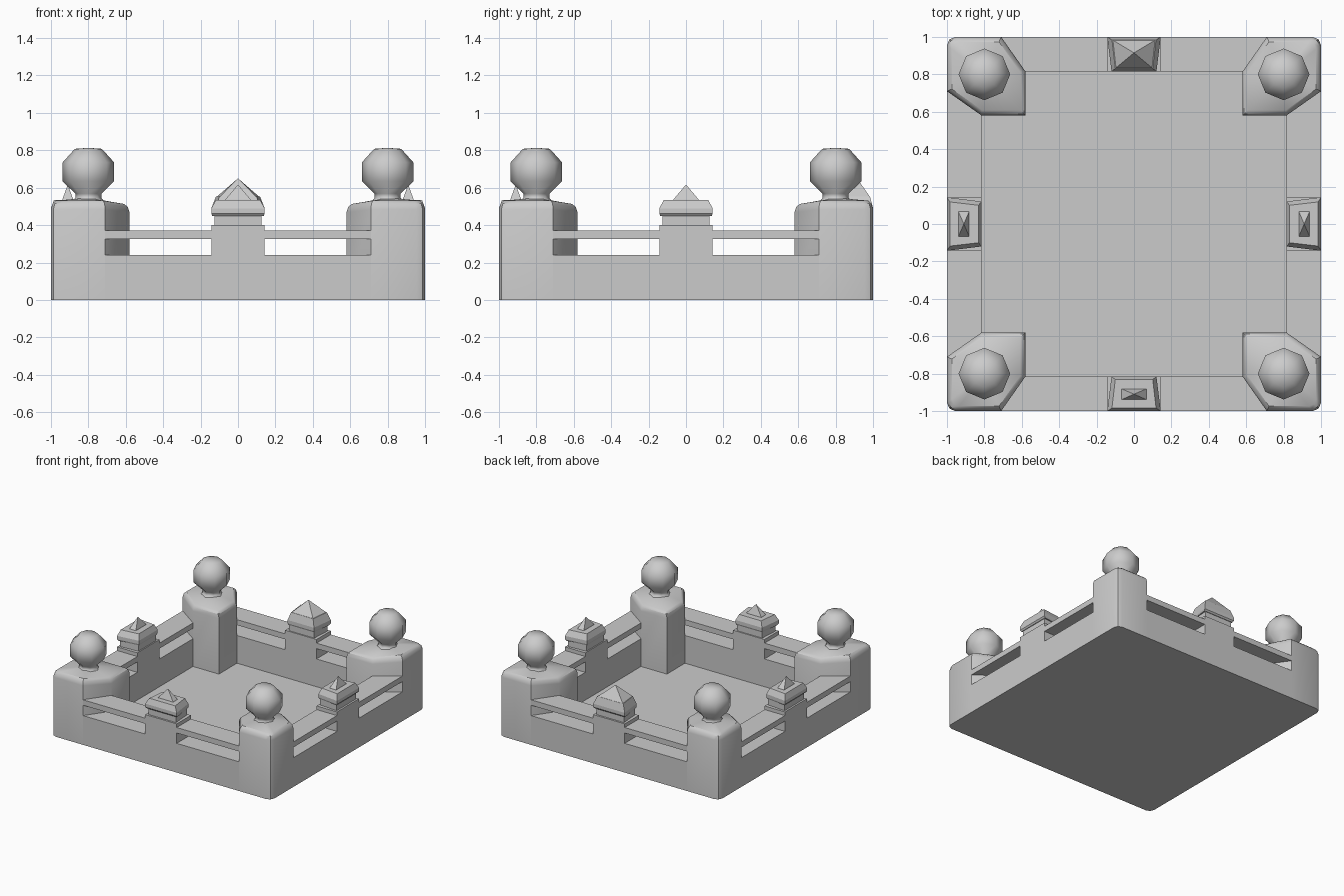
import bpy, bmesh, math
from mathutils import Matrix

if "Cube" in bpy.data.objects:
    bpy.data.objects.remove(bpy.data.objects["Cube"])


def loft(name, rings, turn=0, tip=None, smooth=None):
    """Skin a stack of equal-length point rings, closed with a flat cap or a tip."""
    bm = bmesh.new()
    vs = [[bm.verts.new(p) for p in r] for r in rings]
    n = len(vs[0])
    for a, b in zip(vs, vs[1:]):
        for i in range(n):
            j = (i + 1) % n
            bm.faces.new((a[i], a[j], b[j], b[i]))
    bm.faces.new(vs[0][::-1])
    if tip:
        t = bm.verts.new(tip)
        for i in range(n):
            bm.faces.new((vs[-1][i], vs[-1][(i + 1) % n], t))
    else:
        bm.faces.new(vs[-1])
    bmesh.ops.rotate(bm, verts=bm.verts, matrix=Matrix.Rotation(turn, 3, 'Z'))
    bmesh.ops.recalc_face_normals(bm, faces=bm.faces)
    me = bpy.data.meshes.new(name)
    bm.to_mesh(me)
    bm.free()
    ob = bpy.data.objects.new(name, me)
    bpy.context.collection.objects.link(ob)
    if smooth:
        bpy.ops.object.select_all(action='DESELECT')
        ob.select_set(True)
        bpy.context.view_layer.objects.active = ob
        bpy.ops.object.shade_smooth_by_angle(angle=math.radians(smooth))
    return ob


def trap(wo, wi, yo, yi, z, zi=None):
    """Trapezoid ring: half width wo on the outer side, wi on the inner side."""
    zi = z if zi is None else zi
    return [(-wo, yo, z), (wo, yo, z), (wi, yi, zi), (-wi, yi, zi)]


def box(name, x, yo, yi, z0, z1, turn=0):
    return loft(name, [trap(x, x, yo, yi, z0), trap(x, x, yo, yi, z1)], turn)


# Floor
box("floor", 0.82, -0.82, 0.82, 0, 0.012)

C = 0.80
outline = [(1, .71), (1, .955), (.987, .987), (.955, 1), (.71, 1),
           (.58, .815), (.58, .58), (.815, .58)]
ball_profile = [(.085, .53), (.07, .545), (.07, .568), (.138, .635),
                (.138, .735), (.072, .808)]

for k in range(4):
    turn = k * math.pi / 2
    back = k == 2

    # Side wall and rail
    box("wall", 0.71, -1, -0.815, 0, 0.24, turn)
    box("rail", 0.71, -1, -0.815, 0.325, 0.37, turn)

    # Middle post with stepped neck
    box("middle_post", 0.143, -1, -0.815, 0.24, 0.40, turn)
    loft("post_neck", [trap(.125, .115, -.985, -.825, .40),
                       trap(.125, .115, -.985, -.825, .45)], turn)

    # Flared post cap
    top = .552 if back else .535
    loft("post_cap", [trap(.138, .115, -.99, -.82, .45),
                      trap(.143, .12, -1, -.815, .462),
                      trap(.143, .12, -1, -.815, .49),
                      trap(.118, .10, -.984, -.832, top)], turn)

    # Finial: small wedge, taller roof on the back post
    if back:
        loft("back_finial", [trap(.117, .10, -.984, -.832, .54),
                             trap(.112, .096, -.982, -.835, .553)],
             turn, tip=(0, -.915, .65))
    else:
        loft("finial", [trap(.07, .07, -.94, -.88, .53),
                        trap(.065, .065, -.938, -.882, .54)],
             turn, tip=(0, -.91, .617))

    # Corner pillar with rounded shoulder
    rings = []
    for z, s in ((0, 1), (.485, 1), (.515, .96), (.531, .87)):
        rings.append([(C + (x - C) * s, C + (y - C) * s,
                       z - (.018 if z > .4 and x + y < 1.4 else 0))
                      for x, y in outline])
    loft("corner_pillar", rings, turn, tip=(C, C, .546), smooth=34)

    # Eight-sided ball on its neck
    rings = [[(C + r * math.cos(i * math.pi / 4), C + r * math.sin(i * math.pi / 4), z)
              for i in range(8)] for r, z in ball_profile]
    loft("corner_ball", rings, turn, tip=(C, C, .813), smooth=50)
